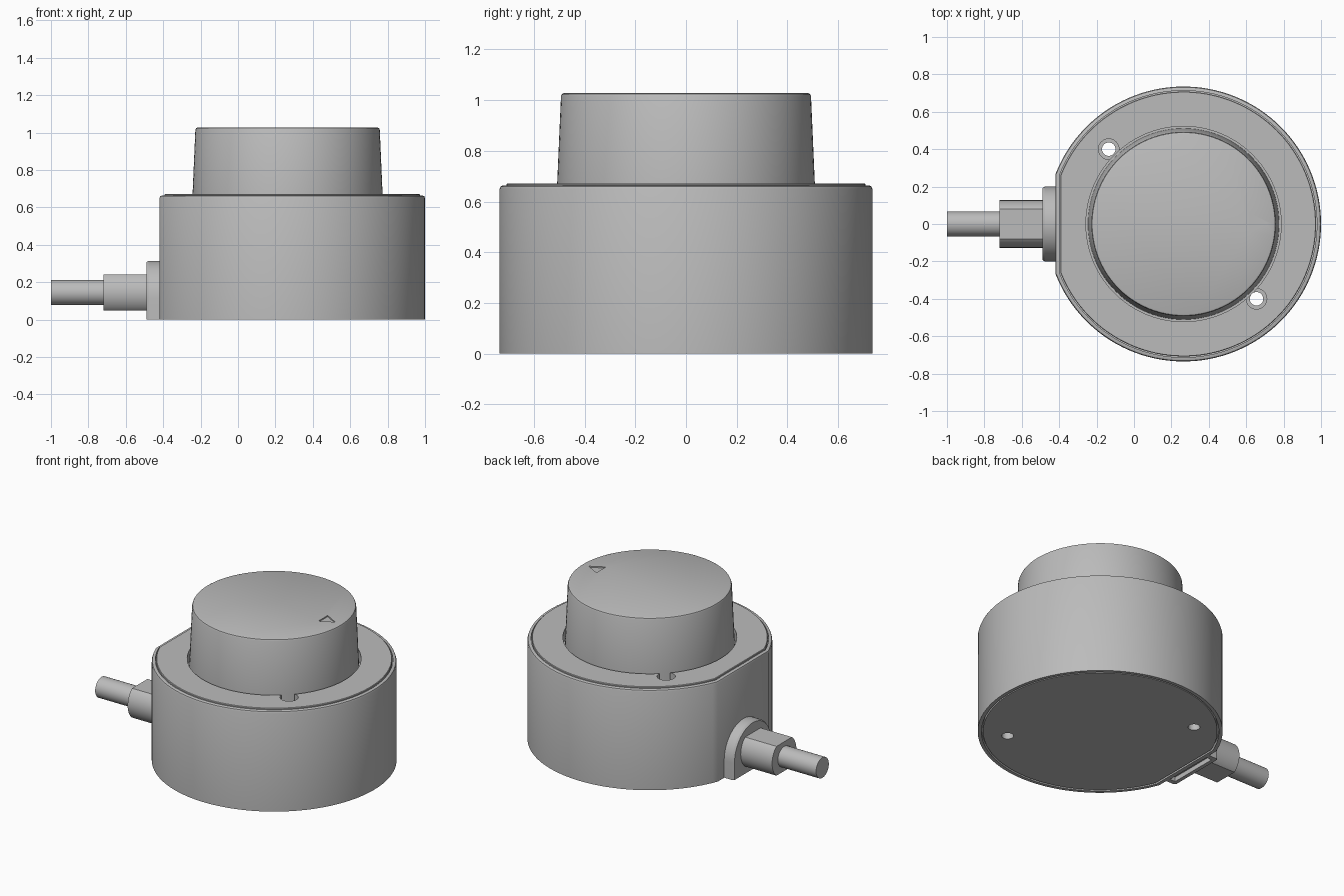
import bpy, bmesh
from math import cos, sin, tau, acos, pi
from mathutils import Matrix

cube = bpy.data.objects.get("Cube")
if cube:
    bpy.data.objects.remove(cube)

GREY = (0.5, 0.5, 0.5, 1)
mat = bpy.data.materials.new("plain grey")
mat.use_nodes = True
mat.diffuse_color = GREY
mat.node_tree.nodes["Principled BSDF"].inputs["Base Color"].default_value = GREY

CX, R, FLAT = 0.265, 0.735, 0.685     # housing centre, radius, distance to flat side
ALONG_X = Matrix(((0, 0, 1, 0), (1, 0, 0, 0), (0, 1, 0, 0), (0, 0, 0, 1)))


def arc(r, a0, a1, n, cx=0, cy=0):
    return [(cx + r * cos(a0 + (a1 - a0) * i / n),
             cy + r * sin(a0 + (a1 - a0) * i / n)) for i in range(n + 1)]


def circle(r, cx=0, cy=0, n=64):
    return arc(r, 0, tau, n, cx, cy)[:-1]


def d_outline(inset):
    """Circle with one flat on the -x side."""
    a = pi - acos((FLAT - inset) / (R - inset))
    return arc(R - inset, -a, a, 112, CX)


def loft(name, sections, matrix=None):
    """Join matching outlines, each given as (points, height), into a closed solid."""
    bm = bmesh.new()
    rings = [[bm.verts.new((x, y, z)) for x, y in pts] for pts, z in sections]
    for low, high in zip(rings, rings[1:]):
        for i in range(len(low)):
            j = (i + 1) % len(low)
            bm.faces.new((low[i], low[j], high[j], high[i]))
    bm.faces.new(rings[0][::-1])
    bm.faces.new(rings[-1])
    if matrix:
        bm.transform(matrix)
    bmesh.ops.recalc_face_normals(bm, faces=bm.faces[:])
    mesh = bpy.data.meshes.new(name)
    bm.to_mesh(mesh)
    bm.free()
    mesh.materials.append(mat)
    ob = bpy.data.objects.new(name, mesh)
    bpy.context.collection.objects.link(ob)
    return ob


def activate(ob):
    bpy.ops.object.select_all(action='DESELECT')
    ob.select_set(True)
    bpy.context.view_layer.objects.active = ob


def cut(ob, sections, matrix=None):
    cutter = loft("cutter", sections, matrix)
    cutter.hide_render = True
    mod = ob.modifiers.new("cut", 'BOOLEAN')
    mod.operation, mod.solver, mod.object = 'DIFFERENCE', 'EXACT', cutter
    activate(ob)
    bpy.ops.object.modifier_apply(modifier=mod.name)
    bpy.data.objects.remove(cutter)


# Housing, top cover and base plate
body = loft("housing", [(d_outline(0), 0), (d_outline(0), 0.65),
                        (d_outline(0.004), 0.66), (d_outline(0.014), 0.664)])
cover = loft("top_cover", [(d_outline(0.027), 0.63), (d_outline(0.027), 0.668),
                           (d_outline(0.03), 0.672)])
base = loft("base_plate", [(d_outline(0.032), 0.002), (d_outline(0.032), 0.03)])
cut(body, [(d_outline(0.022), -0.1), (d_outline(0.022), 0.025)])
cut(body, [(d_outline(0.022), 0.635), (d_outline(0.022), 0.8)])

# Well around the knob
well = circle(0.522, CX, n=96)
for part in (body, cover):
    cut(part, [(well, 0.6), (well, 0.8)])

# Two through screw holes with wider mouths at top
for hx, hy in ((-0.135, 0.4), (0.655, -0.4)):
    hole, mouth = circle(0.036, hx, hy, 32), circle(0.055, hx, hy, 32)
    for part in (body, cover, base):
        cut(part, [(hole, -0.1), (hole, 0.8)])
    for part in (body, cover):
        cut(part, [(mouth, 0.62), (mouth, 0.8)])

# Tapered knob with rounded rim and small pointer recess
knob = loft("knob", [(circle(r, CX, n=96), z) for r, z in
                     ((0.511, 0.598), (0.508, 0.672), (0.493, 1.015),
                      (0.489, 1.024), (0.48, 1.028))])
pointer = [(CX + 0.35, 0.06), (CX + 0.35, -0.04), (CX + 0.44, 0.01)]
cut(knob, [(pointer, 1.02), (pointer, 1.1)])

# Arched cable flange, slotted underneath
AXIS = 0.145


def arch(inset):
    r = 0.2 - inset
    return [(-r, 0), (r, 0)] + arc(r, 0, pi, 32, 0, 0.115)


flange = loft("cable_flange", [(arch(0.008), -0.49), (arch(0), -0.478),
                               (arch(0), -0.415)], ALONG_X)
slot = [(-0.465, -0.17), (-0.425, -0.17), (-0.425, 0.17), (-0.465, 0.17)]
cut(flange, [(slot, -0.1), (slot, 0.03)])

# Cable collar with two flats, and the cable
flats = [(y, AXIS + max(-0.097, min(0.097, z))) for y, z in circle(0.127)]
collar = loft("cable_collar", [(flats, -0.72), (flats, -0.48)], ALONG_X)
wire = circle(0.067, 0, AXIS, 48)
cable = loft("cable", [(wire, -1), (wire, -0.7)], ALONG_X)

for part in (body, cover, base, knob, flange, collar, cable):
    activate(part)
    bpy.ops.object.shade_smooth_by_angle(angle=0.5)
